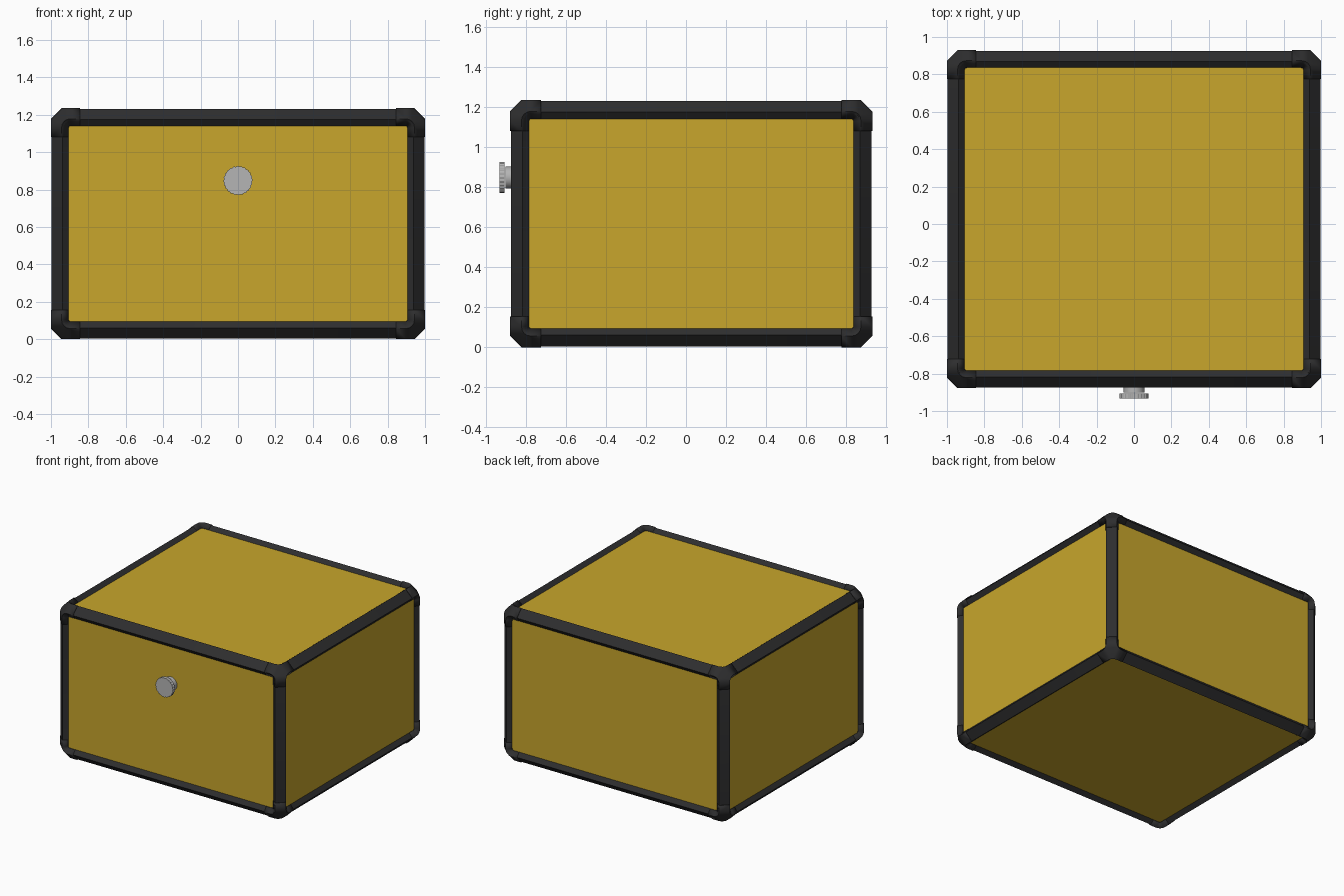
import bpy, bmesh, math
from mathutils import Vector

if "Cube" in bpy.data.objects:
    bpy.data.objects.remove(bpy.data.objects["Cube"], do_unlink=True)


def material(name, r, g, b):
    m = bpy.data.materials.new(name)
    m.use_nodes = True
    m.diffuse_color = (r, g, b, 1)
    m.node_tree.nodes["Principled BSDF"].inputs["Base Color"].default_value = (r, g, b, 1)
    return m


YELLOW = material("yellow panel", 0.58, 0.382, 0.025)
BLACK = material("black trim", 0.027, 0.027, 0.028)
GREY = material("grey metal", 0.46, 0.46, 0.46)

LOW = Vector((-1, -0.878, 0))
HIGH = Vector((1, 0.93, 1.235))
RIDGE = 0.057      # width of the outer chamfer
OPENING = 0.094    # distance from outer side to panel edge
SEAM = 0.155       # length of a corner bracket


def finish(bm, name, mats):
    bmesh.ops.recalc_face_normals(bm, faces=bm.faces)
    mesh = bpy.data.meshes.new(name)
    bm.to_mesh(mesh)
    bm.free()
    for m in mats:
        mesh.materials.append(m)
    obj = bpy.data.objects.new(name, mesh)
    bpy.context.collection.objects.link(obj)
    bpy.ops.object.select_all(action="DESELECT")
    obj.select_set(True)
    bpy.context.view_layer.objects.active = obj
    bpy.ops.object.shade_smooth_by_angle(angle=math.radians(25))
    return obj


def chamfered_case(shrink, depth):
    """Hull of six rounded rectangles, each sunk to leave a trim around a panel."""
    bm = bmesh.new()
    low = LOW + Vector((shrink,) * 3)
    high = HIGH - Vector((shrink,) * 3)
    radius = 0.045
    for axis in range(3):
        u, v = (axis + 1) % 3, (axis + 2) % 3
        for level in (low[axis], high[axis]):
            for su in (-1, 1):
                for sv in (-1, 1):
                    for step in range(5):
                        a = math.pi / 2 * step / 4
                        reach = RIDGE + radius
                        p = Vector()
                        p[axis] = level
                        for k, s, c in ((u, su, math.cos(a)), (v, sv, math.sin(a))):
                            base = high[k] - reach if s > 0 else low[k] + reach
                            p[k] = base + s * radius * c
                        bm.verts.new(p)
    bmesh.ops.convex_hull(bm, input=bm.verts)
    bmesh.ops.dissolve_limit(bm, angle_limit=0.01, verts=bm.verts, edges=bm.edges)
    bmesh.ops.recalc_face_normals(bm, faces=bm.faces)
    sides = [f for f in bm.faces
             if max(abs(c) for c in f.normal) > 0.999 and f.calc_area() > 0.5]
    for f in bm.faces:
        f.material_index = 1
    bmesh.ops.inset_individual(bm, faces=sides, thickness=OPENING - RIDGE - shrink,
                               depth=-depth, use_even_offset=True)
    for f in sides:
        f.material_index = 0
    return bm, sides


# Case with panels and edge bars
body, _ = chamfered_case(0.004, 0.026)
finish(body, "case_panels_and_edge_bars", [YELLOW, BLACK])

# Corner brackets, standing slightly proud of the bars
bm, sides = chamfered_case(0, 0.028)
bmesh.ops.delete(bm, geom=sides, context="FACES_ONLY")
for axis in range(3):
    for level in (LOW[axis] + SEAM, HIGH[axis] - SEAM):
        co, no = Vector(), Vector()
        co[axis], no[axis] = level, 1
        bmesh.ops.bisect_plane(bm, geom=bm.verts[:] + bm.edges[:] + bm.faces[:],
                               plane_co=co, plane_no=no)
middle, half = (LOW + HIGH) / 2, (HIGH - LOW) / 2
bars = [f for f in bm.faces
        if any(abs(f.calc_center_median()[k] - middle[k]) < half[k] - SEAM for k in range(3))]
bmesh.ops.delete(bm, geom=bars, context="FACES")
for f in bm.faces:
    f.material_index = 0
brackets = finish(bm, "corner_brackets", [BLACK])
thick = brackets.modifiers.new("thickness", "SOLIDIFY")
thick.thickness = 0.006
thick.offset = -1


# Knob on the front: stem, then knurled head
def knob_part(name, radius, y0, y1, sides, groove):
    bm = bmesh.new()
    ring = []
    for i in range(sides):
        a = 2 * math.pi * i / sides
        r = radius - groove * (i // 2 % 2)
        ring.append(bm.verts.new((r * math.cos(a), y0, 0.848 + r * math.sin(a))))
    face = bm.faces.new(ring)
    out = bmesh.ops.extrude_face_region(bm, geom=[face])
    moved = [g for g in out["geom"] if isinstance(g, bmesh.types.BMVert)]
    bmesh.ops.translate(bm, verts=moved, vec=(0, y1 - y0, 0))
    return finish(bm, name, [GREY])


knob_part("knob_stem", 0.055, -0.84, -0.90, 32, 0)
knob_part("knob_head", 0.078, -0.905, -0.932, 96, 0.003)
